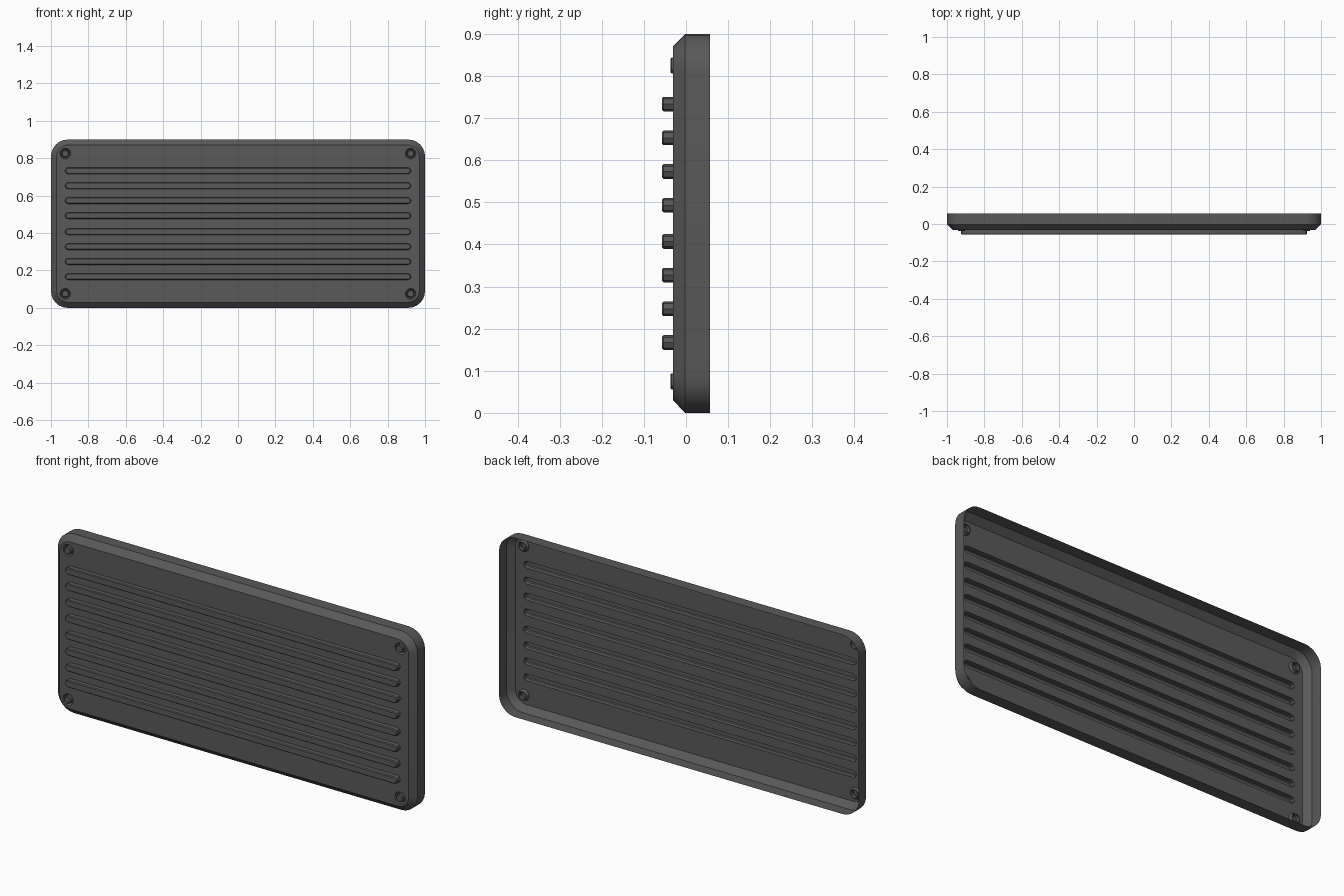
import bpy, bmesh
from math import cos, sin, pi, radians

if "Cube" in bpy.data.objects:
    bpy.data.objects.remove(bpy.data.objects["Cube"])

MID_Z = 0.45
FACE_Y = -0.031

grey = bpy.data.materials.new("dark_grey")
grey.diffuse_color = (0.1, 0.1, 0.1, 1)
grey.use_nodes = True
grey.node_tree.nodes["Principled BSDF"].inputs["Base Color"].default_value = grey.diffuse_color


def outline(cx, cz, hw, hh, r, n):
    """Rounded rectangle, anticlockwise seen from the front; also gives slots and circles."""
    pts = []
    corners = [(1, 1), (-1, 1), (-1, -1), (1, -1)]
    for q, (sx, sz) in enumerate(corners):
        for k in range(n + 1):
            a = (q + k / n) * pi / 2
            p = (cx + sx * (hw - r) + r * cos(a), cz + sz * (hh - r) + r * sin(a))
            if all(abs(p[0] - o[0]) + abs(p[1] - o[1]) > 1e-5 for o in pts):
                pts.append(p)
    return pts


def ring(bm, pts, y):
    return [bm.verts.new((x, y, z)) for x, z in pts]


def bridge(bm, a, b):
    for i in range(len(a)):
        j = (i + 1) % len(a)
        bm.faces.new((a[i], a[j], b[j], b[i]))


def loft(bm, shape, n, steps, cap=False):
    """Loft insets of one outline; steps are (inset, y)."""
    cx, cz, hw, hh, r = shape
    last = None
    for d, y in steps:
        cur = ring(bm, outline(cx, cz, hw - d, hh - d, r - d, n), y)
        if last:
            bridge(bm, last, cur)
        last = cur
    if cap:
        bm.faces.new(last)
    return last


def finish(bm, name):
    me = bpy.data.meshes.new(name)
    bm.to_mesh(me)
    bm.free()
    ob = bpy.data.objects.new(name, me)
    bpy.context.collection.objects.link(ob)
    me.materials.append(grey)
    bpy.ops.object.select_all(action='DESELECT')
    ob.select_set(True)
    bpy.context.view_layer.objects.active = ob
    bpy.ops.object.shade_smooth_by_angle(angle=radians(30))


# Layout of ribs (slots) and corner screws (circles)
ribs = [(0, MID_Z + s * (0.043 + 0.08 * i), 0.925, 0.0175, 0.0175)
        for s in (-1, 1) for i in range(4)]
screws = [(sx * 0.923, MID_Z + sz * 0.375, 0.029, 0.029, 0.029)
          for sx in (-1, 1) for sz in (-1, 1)]

# Open-backed shell: wall, chamfer and front face pierced for ribs and screws
bm = bmesh.new()
rim = loft(bm, (0, MID_Z, 1.0, 0.45, 0.09), 6,
           [(0, 0.057), (0, -0.002), (0.03, FACE_Y)])
loops = [rim] + [ring(bm, outline(*s, 2), FACE_Y) for s in ribs] \
              + [ring(bm, outline(*s, 3), FACE_Y) for s in screws]
edges = []
for loop in loops:
    for i, v in enumerate(loop):
        w = loop[(i + 1) % len(loop)]
        edges.append(bm.edges.get((v, w)) or bm.edges.new((v, w)))
filled = bmesh.ops.triangle_fill(bm, use_beauty=True, use_dissolve=False, edges=edges)
for f in filled["geom"]:
    if isinstance(f, bmesh.types.BMFace):
        f.normal_update()
        if f.normal.y > 0:
            f.normal_flip()
finish(bm, "panel_shell")

# Hollow raised ribs
for i, s in enumerate(ribs):
    bm = bmesh.new()
    loft(bm, s, 2, [(0, FACE_Y), (0, -0.053), (0.004, -0.057)], cap=True)
    finish(bm, f"rib_{i + 1}")

# Countersunk corner screws with a raised button
for i, s in enumerate(screws):
    bm = bmesh.new()
    loft(bm, s, 3, [(0, FACE_Y), (0.006, -0.018), (0.010, -0.018),
                    (0.010, -0.034), (0.013, -0.037)], cap=True)
    finish(bm, f"corner_screw_{i + 1}")
